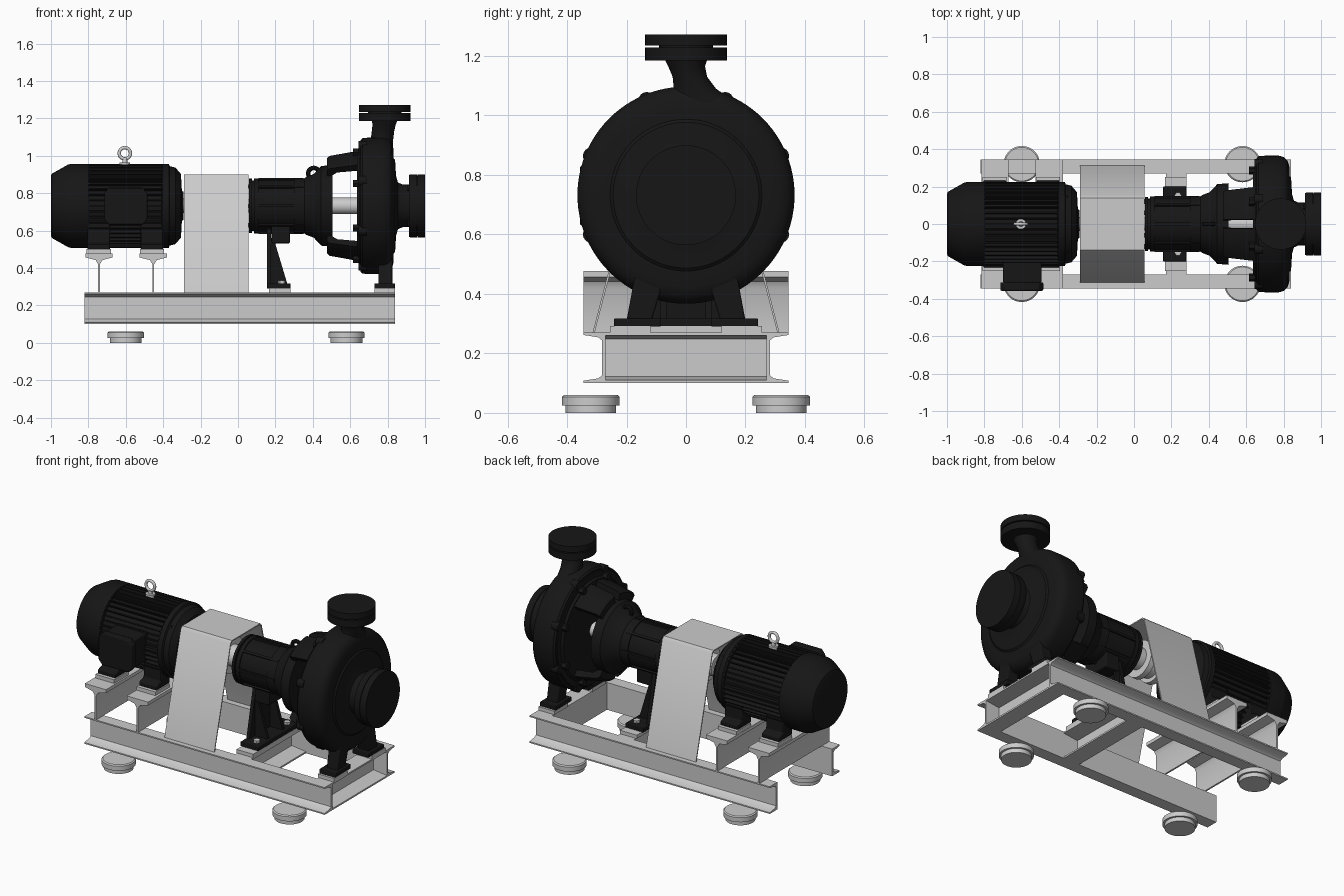
import bpy, bmesh
from math import sin, cos, pi, radians
from mathutils import Vector, Matrix

if "Cube" in bpy.data.objects:
    bpy.data.objects.remove(bpy.data.objects["Cube"])

black = bpy.data.materials.new("black_paint")
black.diffuse_color = (0.008, 0.008, 0.008, 1)
black.use_nodes = True
black.node_tree.nodes["Principled BSDF"].inputs["Base Color"].default_value = black.diffuse_color
AX = 0.732  # height of the shaft axis


def finish(name, bm, mat=None, bevel=0):
    bmesh.ops.remove_doubles(bm, verts=bm.verts, dist=1e-5)
    bmesh.ops.recalc_face_normals(bm, faces=bm.faces)
    me = bpy.data.meshes.new(name)
    bm.to_mesh(me)
    bm.free()
    ob = bpy.data.objects.new(name, me)
    bpy.context.collection.objects.link(ob)
    if mat:
        me.materials.append(mat)
    if bevel:
        m = ob.modifiers.new("bevel", 'BEVEL')
        m.width, m.segments, m.limit_method = bevel, 2, 'ANGLE'
    return ob


def loft(name, rings, mat=None, closed=True, caps=True, bevel=0):
    """Skin a list of vertex rings; closed joins each ring to a loop."""
    bm = bmesh.new()
    vs = [[bm.verts.new(p) for p in r] for r in rings]
    n = len(vs[0])
    for a, b in zip(vs, vs[1:]):
        for i in range(n if closed else n - 1):
            j = (i + 1) % n
            bm.faces.new((a[i], a[j], b[j], b[i]))
    if caps:
        bm.faces.new(vs[0])
        bm.faces.new(vs[-1])
    return finish(name, bm, mat, bevel)


def prism(name, pts, axis, d0, d1, mat=None, bevel=0):
    """Extrude a 2D outline along an axis (x: yz outline, y: xz, z: xy)."""
    place = {'x': lambda p, d: (d, p[0], p[1]), 'y': lambda p, d: (p[0], d, p[1]),
             'z': lambda p, d: (p[0], p[1], d)}[axis]
    return loft(name, [[place(p, d) for p in pts] for d in (d0, d1)], mat, bevel=bevel)


def box(name, x0, x1, y0, y1, z0, z1, mat=None, bevel=0):
    return prism(name, [(x0, y0), (x1, y0), (x1, y1), (x0, y1)], 'z', z0, z1, mat, bevel)


def lathe(name, prof, mat=None, axis='x', at=(0, 0, AX), arc=None, n=64):
    """Revolve (along, radius) points; an arc makes a capped closed segment."""
    a0, a1 = arc or (0, 2 * pi)
    steps = 12 if arc else n
    if not arc:
        prof = [(prof[0][0], 0)] + prof + [(prof[-1][0], 0)]
    rings = []
    for i in range(steps + 1):
        a = a0 + (a1 - a0) * i / steps
        rings.append([Vector(at) + Vector((t, r * sin(a), r * cos(a)) if axis == 'x'
                      else (r * cos(a), r * sin(a), t)) for t, r in prof])
    return loft(name, rings, mat, closed=bool(arc), caps=bool(arc))


def bolts(name, x0, x1, ring, r, count, mat, off=0.5, sides=6):
    """A circle of bolt heads facing along x."""
    bm = bmesh.new()
    for i in range(count):
        a = (i + off) * 2 * pi / count
        m = Matrix.Translation(((x0 + x1) / 2, ring * sin(a), AX + ring * cos(a))) @ Matrix.Rotation(pi / 2, 4, 'Y')
        bmesh.ops.create_cone(bm, cap_ends=True, segments=sides, radius1=r, radius2=r, depth=x1 - x0, matrix=m)
    return finish(name, bm, mat)


# Base frame: side channels, cross channels
for s, side in ((-1, "front"), (1, "back")):
    rail = [(.27, .10), (.345, .10), (.345, .108), (.295, .116), (.282, .126),
            (.282, .244), (.295, .254), (.345, .262), (.345, .27), (.27, .27)]
    prism(side + "_side_channel", [(s * y, z) for y, z in rail], 'x', -.82, .84)
for x, w, nm in ((.17, .11, "middle"), (.735, .105, "pump_end")):
    prism(nm + "_cross_channel", [(x, .10), (x + w, .10), (x + w, .11), (x + .012, .122), (x + .012, .248),
          (x + w, .26), (x + w, .27), (x, .27)], 'y', -.272, .272)

# Motor support tee beams
for x, nm in ((-.743, "rear"), (-.453, "drive")):
    half = [(.005, .27), (.005, .42), (.018, .442), (.073, .456), (.073, .477)]
    prism(nm + "_motor_beam", [(x + a, z) for a, z in half] + [(x - a, z) for a, z in half[::-1]],
          'y', -.345, .345)

# Levelling feet
for x in (-.6, .58):
    for y in (-.32, .32):
        lathe("levelling_foot", [(0, .085), (.025, .085), (.025, .097), (.054, .097), (.06, .09)],
              axis='z', at=(x, y, 0), n=48)

# Coupling guard: bent sheet, open at both ends
out = [(-.314, .27), (-.154, .885), (-.14, .9), (.14, .9), (.154, .885), (.314, .27)]
inn = [(.307, .27), (.148, .88), (.138, .893), (-.138, .893), (-.148, .88), (-.307, .27)]
prism("coupling_guard", out + inn, 'x', -.288, .056)

# Shafts and coupling
lathe("motor_shaft", [(-.32, .055), (-.295, .055), (-.295, .038), (-.2, .038)])
lathe("coupling", [(-.22, .065), (-.16, .065), (-.16, .11), (-.125, .11), (-.125, .085), (-.07, .085),
                   (-.07, .11), (-.035, .11), (-.035, .065), (.02, .065)])
lathe("pump_shaft", [(0, .035), (.4, .035), (.4, .044), (.68, .044)])

# Motor: fan cover, body, fins, end shield
lathe("motor_fan_cover", [(-1, .16), (-.995, .172), (-.91, .22), (-.895, .224), (-.8, .224), (-.8, .2)], black)
lathe("motor_body", [(-.82, .2), (-.39, .2)], black)
bm = bmesh.new()
for i in range(44):
    m = (Matrix.Translation((-.6, 0, AX)) @ Matrix.Rotation(2 * pi * i / 44, 4, 'X')
         @ Matrix.Translation((0, 0, .207)) @ Matrix.Diagonal((.4, .007, .034, 1)))
    bmesh.ops.create_cube(bm, size=1, matrix=m)
finish("motor_cooling_fins", bm, black)
lathe("motor_end_shield", [(-.41, .21), (-.4, .224), (-.37, .224), (-.365, .212), (-.335, .205), (-.305, .17),
                           (-.3, .08), (-.292, .075)], black)
bolts("motor_shield_bolts", -.38, -.352, .2, .014, 4, black)

# Motor feet with pads
for x0, x1 in ((-.805, -.685), (-.52, -.4)):
    for s in (-1, 1):
        box("motor_pad", x0 - .005, x1 + .005, s * .11, s * .25, .477, .5)
        prism("motor_foot", [(s * y, z) for y, z in ((.10, .5), (.232, .5), (.232, .525), (.19, .54),
              (.185, .64), (.10, .58))], 'x', x0, x1, black, .004)

# Terminal box on the front of the motor
box("terminal_box", -.7, -.495, -.315, -.17, .645, .82, black, .006)
prism("terminal_box_lid", [(-.69, .63), (-.51, .63), (-.485, .66), (-.485, .80), (-.51, .83), (-.69, .83),
      (-.715, .80), (-.715, .66)], 'y', -.357, -.312, black, .006)

# Lifting eye
lathe("lifting_eye_stem", [(.93, .028), (.965, .028), (.965, .014), (.985, .012)], axis='z', at=(-.605, 0, 0), n=24)
bpy.ops.mesh.primitive_torus_add(location=(-.605, 0, 1.013), rotation=(pi / 2, 0, 0), major_radius=.03,
                                 minor_radius=.009, major_segments=32, minor_segments=12)
bpy.context.object.name = "lifting_eye_ring"

# Bearing housing with flared end
lathe("bearing_housing", [(.058, .07), (.058, .145), (.075, .145), (.075, .135), (.085, .135), (.085, .147),
      (.11, .147), (.11, .14), (.30, .14), (.30, .147), (.355, .147), (.365, .155), (.405, .17), (.445, .213),
      (.505, .218), (.505, .08)], black)
bolts("bearing_cover_bolts", .048, .066, .12, .013, 6, black)
for i in range(8):
    a = 2 * pi * i / 8
    rib = box("housing_rib", .11, .35, -.007, .007, .12, .15, black)
    rib.matrix_world = Matrix.Translation((0, 0, AX)) @ Matrix.Rotation(a, 4, 'X')
bpy.ops.mesh.primitive_torus_add(location=(.405, 0, .905), rotation=(pi / 2, 0, 0), major_radius=.03,
                                 minor_radius=.012, major_segments=24, minor_segments=10)
bpy.context.object.name = "housing_lifting_lug"
bpy.context.object.data.materials.append(black)

# Housing support bracket
box("bracket_pad", .165, .28, -.25, .25, .27, .292)
box("bracket_base", .155, .28, -.2, .2, .29, .318, black, .004)
prism("bracket_plate", [(-.14, .31), (.14, .31), (.075, .61), (-.075, .61)], 'x', .155, .177, black)
for y in (-.085, .065):
    prism("bracket_rib", [(.16, .31), (.265, .31), (.19, .56), (.16, .56)], 'y', y, y + .02, black)
box("bracket_seat", .18, .278, -.09, .09, .532, .63, black, .006)
for y in (-.15, .15):
    lathe("bracket_bolt", [(.31, .02), (.333, .02)], axis='z', at=(.235, y, 0), n=6)

# Adaptor arms joining housing to casing, four curved webs
arm = [(.475, .19), (.475, .255), (.49, .268), (.64, .295), (.66, .295), (.66, .255), (.53, .24), (.505, .22),
       (.505, .19)]
for c in (0, 180):
    for a, b in ((5, 42), (-42, -5)):
        lathe("adaptor_arm", arm, black, arc=(radians(c + a), radians(c + b)))

# Pump casing: cover flange, volute with suction neck, suction flange
lathe("casing_cover", [(.635, .06), (.635, .30), (.648, .31), (.648, .345), (.675, .345)], black)
lathe("volute_casing", [(.655, .33), (.655, .352), (.665, .362), (.70, .365), (.775, .365), (.80, .358),
      (.82, .34), (.83, .31), (.832, .255), (.84, .245), (.845, .16), (.855, .125), (.88, .114), (.93, .114)], black, n=96)
bolts("casing_bolts", .615, .66, .31, .022, 8, black)
bolts("casing_bosses", .645, .69, .345, .028, 8, black, sides=16)
lathe("suction_flange", [(.915, .1), (.915, .165), (.92, .168), (.956, .168), (.956, .162), (.96, .162),
                         (.96, .168), (1, .168)], black)
bolts("suction_bolts", .905, .918, .135, .018, 4, black)

# Discharge neck curving up from the volute, with double flange
secs = [(.90, .755, .09, .07, .20), (1.03, .765, .065, .062, .13), (1.065, .768, .045, .06, .09),
        (1.09, .77, .03, .06, .071), (1.13, .775, .013, .06, .058), (1.165, .781, .002, .062, .062),
        (1.19, .784, 0, .068, .072)]
loft("discharge_neck", [[(x + rx * cos(a * pi / 20), y + ry * sin(a * pi / 20), z) for a in range(40)]
                        for z, x, y, rx, ry in secs], black)
lathe("discharge_flange", [(1.185, .137), (1.228, .137)], black, 'z', (.784, 0, 0))
lathe("flange_gasket", [(1.225, .09), (1.24, .09)], black, 'z', (.784, 0, 0))
lathe("discharge_counter_flange", [(1.235, .137), (1.272, .137)], black, 'z', (.784, 0, 0))

# Pump legs on pads
for s in (-1, 1):
    box("pump_pad", .73, .84, s * .12, s * .255, .27, .292)
    box("pump_foot_plate", .73, .84, s * .085, s * .242, .29, .318, black, .004)
    prism("pump_leg", [(s * y, z) for y, z in ((.115, .31), (.2, .31), (.172, .46), (.08, .43))],
          'x', .75, .825, black, .006)

# Smooth curved surfaces, keep edges sharp
bpy.ops.object.select_all(action='DESELECT')
for ob in bpy.context.scene.objects:
    ob.select_set(True)
    bpy.context.view_layer.objects.active = ob
bpy.ops.object.shade_smooth_by_angle(angle=radians(35))
